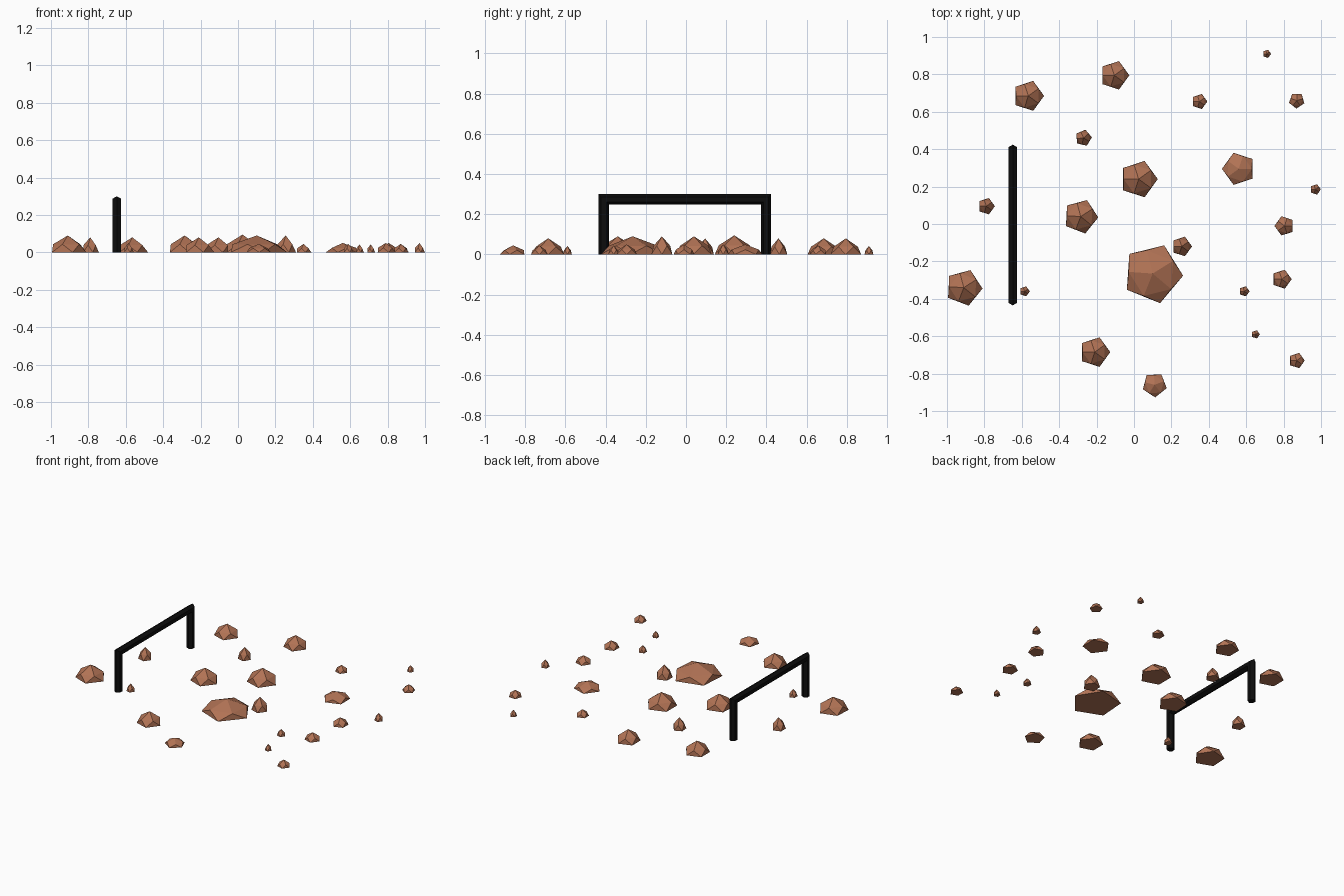
import bpy, bmesh, math
from mathutils import Vector

if "Cube" in bpy.data.objects:
    bpy.data.objects.remove(bpy.data.objects["Cube"])


def material(name, rgb):
    m = bpy.data.materials.new(name)
    m.diffuse_color = (*rgb, 1)
    m.use_nodes = True
    m.node_tree.nodes["Principled BSDF"].inputs["Base Color"].default_value = m.diffuse_color
    return m


ROCK = material("red brown rock", (0.44, 0.17, 0.09))
BLACK = material("black metal", (0.004, 0.004, 0.004))


def make(name, bm, mat):
    bmesh.ops.recalc_face_normals(bm, faces=bm.faces[:])
    me = bpy.data.meshes.new(name)
    bm.to_mesh(me)
    bm.free()
    me.materials.append(mat)
    ob = bpy.data.objects.new(name, me)
    bpy.context.collection.objects.link(ob)
    return ob


def rock(name, x, y, r, h, turn):
    """Five-sided faceted dome: base pentagon, staggered shoulder ring, apex."""
    bm = bmesh.new()

    def ring(radius, z, offset):
        return [bm.verts.new((x + radius * math.cos(a), y + radius * math.sin(a), z))
                for a in (math.radians(turn + offset + 72 * i) for i in range(5))]

    base = ring(r, 0, 0)
    mid = ring(r * 0.79, h * 0.48, 36)
    apex = bm.verts.new((x, y, h))
    bm.faces.new(base[::-1])
    for i in range(5):
        j = (i + 1) % 5
        bm.faces.new((base[i], base[j], mid[i]))
        bm.faces.new((base[j], mid[j], mid[i]))
        bm.faces.new((mid[i], mid[j], apex))
    make(name, bm, ROCK)


# Scattered rocks: x, y, radius, height, turn in degrees
ROCKS = [
    (0.10, -0.265, 0.163, 0.09, -4), (-0.91, -0.34, 0.100, 0.09, -3),
    (-0.565, 0.685, 0.084, 0.08, 0), (-0.105, 0.795, 0.080, 0.08, 0),
    (0.025, 0.24, 0.102, 0.095, 0), (-0.285, 0.04, 0.094, 0.09, -3),
    (0.56, 0.295, 0.090, 0.05, -36), (0.11, -0.86, 0.067, 0.045, -15),
    (-0.21, -0.685, 0.083, 0.08, 0), (-0.27, 0.46, 0.045, 0.08, 5),
    (-0.79, 0.095, 0.046, 0.08, 0), (0.255, -0.12, 0.055, 0.09, 0),
    (0.35, 0.655, 0.042, 0.045, 0), (0.87, 0.66, 0.043, 0.045, -20),
    (0.71, 0.91, 0.023, 0.042, 0), (0.97, 0.185, 0.029, 0.05, 0),
    (0.805, -0.01, 0.054, 0.05, -36), (0.79, -0.295, 0.053, 0.05, 0),
    (0.59, -0.36, 0.028, 0.045, 0), (0.65, -0.59, 0.023, 0.042, 0),
    (0.87, -0.73, 0.043, 0.045, 0), (-0.585, -0.36, 0.028, 0.05, 0),
]
for n, spec in enumerate(ROCKS):
    rock(f"rock_{n + 1:02d}", *spec)

# Hexagonal tube frame with mitred corners: post, top bar, post
GX, Y0, Y1, TOP, R = -0.648, -0.409, 0.398, 0.274, 0.026
path = [((Y0, 0), (-1, 0)), ((Y0, TOP), (-1, 1)),
        ((Y1, TOP), (1, 1)), ((Y1, 0), (1, 0))]
bm = bmesh.new()
rings = []
for (py, pz), (oy, oz) in path:
    rings.append([])
    for k in range(6):
        a = math.radians(60 * k)
        out = R * math.cos(a)
        rings[-1].append(bm.verts.new(
            Vector((GX + R * math.sin(a), py + oy * out, pz + oz * out))))
for p, q in zip(rings, rings[1:]):
    for k in range(6):
        j = (k + 1) % 6
        bm.faces.new((p[k], p[j], q[j], q[k]))
bm.faces.new(rings[0])
bm.faces.new(rings[-1])
make("barrier_frame", bm, BLACK)
